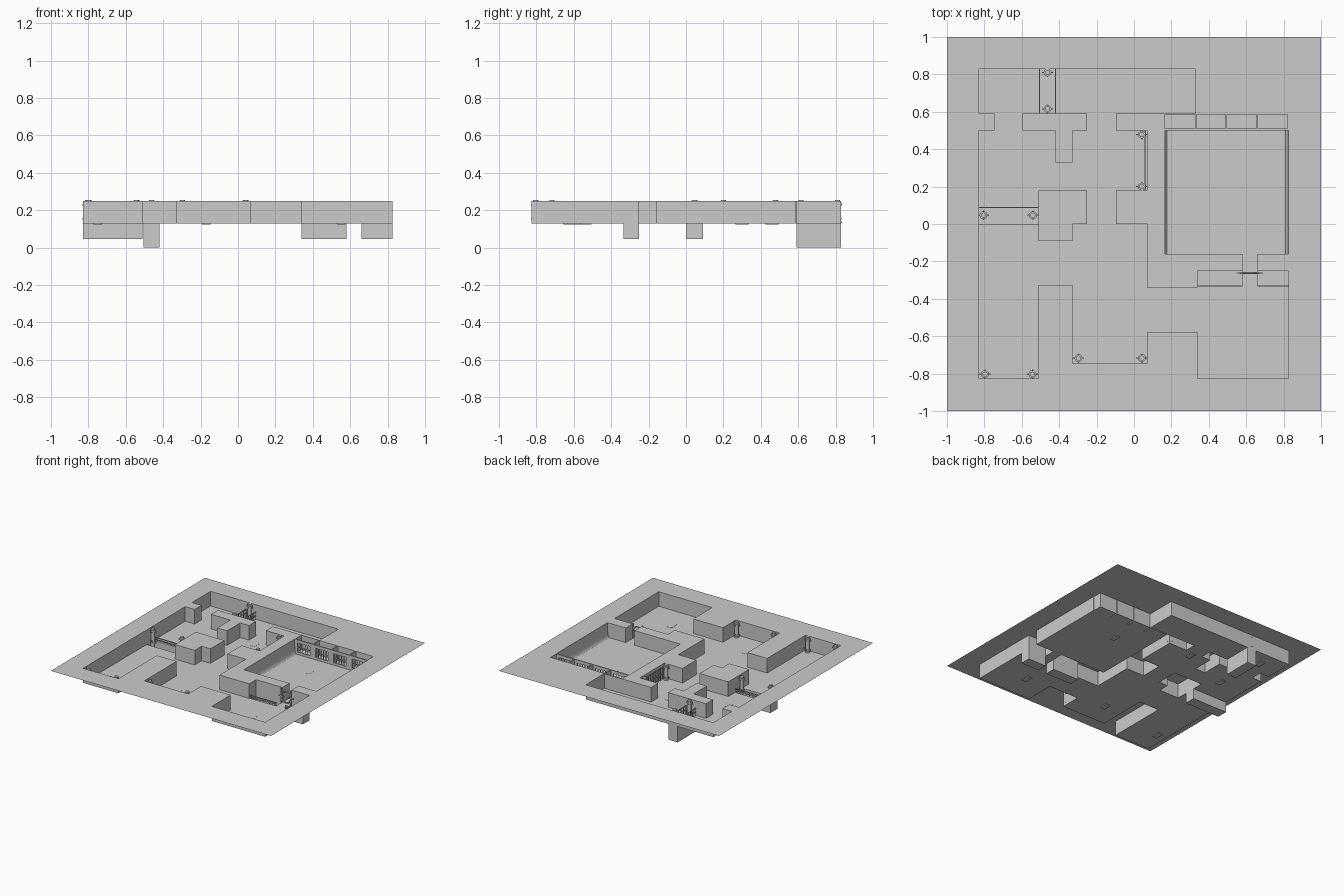
import bpy, bmesh, math

if "Cube" in bpy.data.objects:
    bpy.data.objects.remove(bpy.data.objects["Cube"])

TOP, FLOOR = 0.25, 0.13

# Plan rectangles (x0, x1, y0, y1, level); later entries override earlier ones
PLAN = [
    (-.83, .33, .59, .83, FLOOR),      # north hall
    (-.83, .07, -.34, .50, FLOOR),     # west room
    (-.745, -.595, .50, .59, FLOOR),   # doorways to hall
    (-.25, -.095, .50, .59, FLOOR),
    (-.83, -.51, -.825, -.34, FLOOR),  # south-west passage
    (-.51, -.33, -.34, -.325, FLOOR),
    (-.33, .07, -.745, -.34, FLOOR),   # south room
    (.07, .34, -.58, -.34, FLOOR),     # link passage
    (.34, .825, -.825, -.25, FLOOR),   # south-east room
    (.58, .66, -.25, -.16, FLOOR),     # gate gap
    (.165, .825, -.16, .51, FLOOR),    # arena
    (-.42, -.33, .33, .50, TOP),       # stem of hall wall
    (-.51, -.25, 0, .18, TOP),         # L-shaped island
    (-.51, -.33, -.09, 0, TOP),
    (-.095, .07, 0, .18, TOP),         # east wall stub
    (-.51, -.33, -.34, -.325, TOP),
    (-.505, -.42, .59, .83, 0.0),      # deep channel
    (-.83, -.51, 0, .09, .045),        # shallow channels
    (.34, .58, -.335, -.25, .045),
    (.66, .825, -.335, -.25, .045),
]
CELLS = [(.167, .325), (.333, .49), (.498, .655), (.663, .822)]
PLAN += [(a, b, .51, .585, FLOOR) for a, b in CELLS]


def level(x, y):
    z = TOP
    for x0, x1, y0, y1, h in PLAN:
        if x0 < x < x1 and y0 < y < y1:
            z = h
    return z


def finish(name, bm, smooth=False):
    bmesh.ops.remove_doubles(bm, verts=bm.verts, dist=1e-5)
    me = bpy.data.meshes.new(name)
    bm.to_mesh(me)
    bm.free()
    ob = bpy.data.objects.new(name, me)
    bpy.context.collection.objects.link(ob)
    if smooth:
        for p in me.polygons:
            p.use_smooth = True
    return ob


def quad(bm, *pts):
    bm.faces.new([bm.verts.new(p) for p in pts])


def box(bm, x0, x1, y0, y1, z0, z1):
    r = bmesh.ops.create_cube(bm, size=1)
    for v in r['verts']:
        v.co = ((x0 + x1) / 2 + v.co.x * (x1 - x0),
                (y0 + y1) / 2 + v.co.y * (y1 - y0),
                (z0 + z1) / 2 + v.co.z * (z1 - z0))


def cyl(bm, x, y, z0, z1, r, n=12):
    res = bmesh.ops.create_cone(bm, cap_ends=True, segments=n, radius1=r, radius2=r, depth=z1 - z0)
    bmesh.ops.translate(bm, verts=res['verts'], vec=(x, y, (z0 + z1) / 2))


# Ground, floors, channel bottoms and the walls joining them
xs = sorted({-1.0, 1.0} | {v for p in PLAN for v in p[:2]})
ys = sorted({-1.0, 1.0} | {v for p in PLAN for v in p[2:4]})
H = [[level((a + b) / 2, (c + d) / 2) for c, d in zip(ys, ys[1:])] for a, b in zip(xs, xs[1:])]
ground, floor, walls = bmesh.new(), bmesh.new(), bmesh.new()
for i in range(len(xs) - 1):
    for j in range(len(ys) - 1):
        a, b, c, d, z = xs[i], xs[i + 1], ys[j], ys[j + 1], H[i][j]
        quad(ground if z == TOP else floor, (a, c, z), (b, c, z), (b, d, z), (a, d, z))
        if i + 2 < len(xs) and H[i + 1][j] != z:
            w = H[i + 1][j]
            q = [(b, c, z), (b, d, z), (b, d, w), (b, c, w)]
            quad(walls, *q[::-1])
        if j + 2 < len(ys) and H[i][j + 1] != z:
            w = H[i][j + 1]
            quad(walls, (a, d, z), (b, d, z), (b, d, w), (a, d, w))
for name, bm in (("upper_ground", ground), ("room_floors", floor), ("room_walls", walls)):
    bmesh.ops.remove_doubles(bm, verts=bm.verts, dist=1e-5)
    finish(name, bm)

# Coved ramps along the two arena side walls
for name, xw, s in (("arena_cove_left", .165, 1), ("arena_cove_right", .825, -1)):
    bm = bmesh.new()
    pts = []
    for k in range(9):
        t = k / 8 * math.pi / 2
        pts.append((xw + s * .016 * (1 - math.sin(t)), FLOOR + .08 * (1 - math.cos(t))))
    for (xa, za), (xb, zb) in zip(pts, pts[1:]):
        quad(bm, (xa, -.16, za), (xa, .5, za), (xb, .5, zb), (xb, -.16, zb))
    finish(name, bm, True)

# Barred fronts of the four cells
bm = bmesh.new()
for a, b in CELLS:
    box(bm, a - .004, a + .022, .5, .51, FLOOR, TOP)
    box(bm, b - .022, b + .004, .5, .51, FLOOR, TOP)
    box(bm, a + .022, b - .022, .5, .51, TOP - .025, TOP)
    box(bm, a + .022, b - .022, .5, .51, FLOOR, FLOOR + .02)
    box(bm, a + .022, b - .022, .503, .507, .185, .192)
    for k in range(1, 5):
        cyl(bm, a + .022 + (b - a - .044) * k / 5, .505, FLOOR + .02, TOP - .025, .003, 6)
finish("cell_fronts", bm)

# Doorway columns with base, collar and small cross brackets
POSTS = [(-.462, .81), (-.462, .615), (.042, .478), (.042, .2), (-.805, .047), (-.54, .047),
         (-.797, -.803), (-.543, -.803), (-.297, -.717), (.042, -.717)]
bm = bmesh.new()
for x, y in POSTS:
    z0 = level(x, y)
    cyl(bm, x, y, z0, TOP + .004, .014)
    cyl(bm, x, y, FLOOR, FLOOR + .012, .021)
    cyl(bm, x, y, TOP - .02, TOP - .008, .021)
    for z in (.15, .225):
        box(bm, x - .03, x + .03, y - .003, y + .003, z, z + .006)
        box(bm, x - .003, x + .003, y - .025, y + .025, z, z + .006)
finish("doorway_columns", bm)


# Low railings beside the channels, and the slim wall rail in the west room
def railing(name, x0, y0, x1, y1, h):
    bm = bmesh.new()
    n = max(2, round(math.hypot(x1 - x0, y1 - y0) / .03))
    for k in range(n + 1):
        cyl(bm, x0 + (x1 - x0) * k / n, y0 + (y1 - y0) * k / n, FLOOR, FLOOR + h, .003, 6)
    for z in (FLOOR + h * .5, FLOOR + h):
        box(bm, x0 - .003, x1 + .003, y0 - .003, y1 + .003, z - .003, z + .003)
    finish(name, bm)


railing("west_channel_rail", -.825, .088, -.515, .088, .03)
railing("south_channel_rail_a", .345, -.332, .577, -.332, .025)
railing("south_channel_rail_b", .663, -.332, .822, -.332, .025)
railing("hall_rail_a", -.505, .6, -.505, .825, .06)
railing("hall_rail_b", -.42, .6, -.42, .825, .06)
railing("west_room_wall_rail", .06, .185, .06, .495, .1)

# Round gate ring standing in the arena entrance
bpy.ops.mesh.primitive_torus_add(major_radius=.045, minor_radius=.006, major_segments=20,
                                 minor_segments=6, location=(.62, -.262, .185),
                                 rotation=(math.pi / 2, 0, 0))
bpy.context.object.name = "gate_ring"
bm = bmesh.new()
for x in (.578, .662):
    cyl(bm, x, -.262, FLOOR, TOP, .006, 8)
    box(bm, x - .025, x + .025, -.266, -.258, .18, .19)
finish("gate_posts", bm)

# Small plates set into the floors
bm = bmesh.new()
for x, y in [(-.65, .7), (-.17, .46), (.44, .3), (-.75, -.62), (-.17, -.54), (.55, -.6), (-.6, .3)]:
    box(bm, x - .022, x + .022, y - .035, y + .035, FLOOR - .006, FLOOR + .001)
finish("floor_plates", bm)
